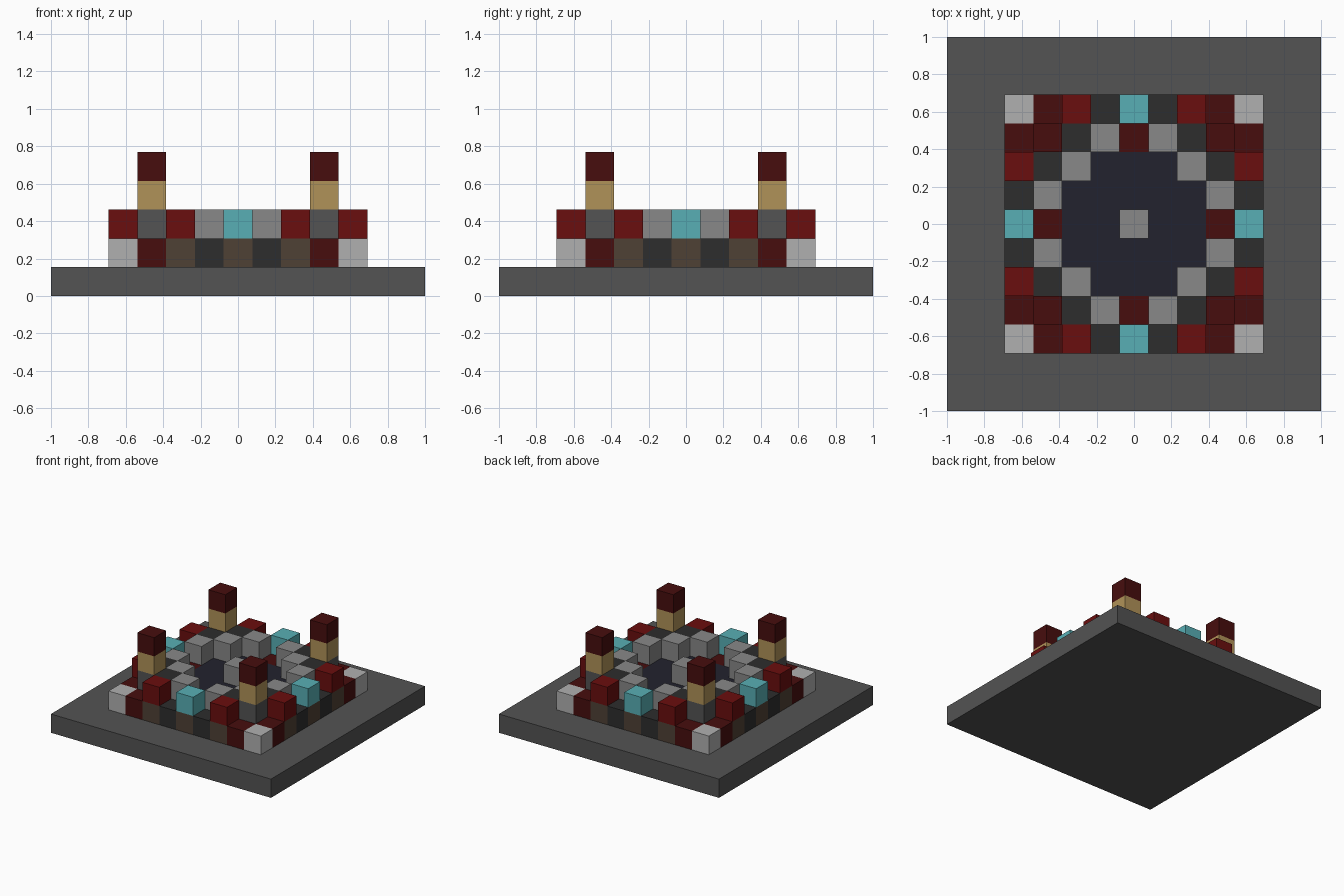
import bpy
import bmesh
from mathutils import Vector

cube = bpy.data.objects.get("Cube")
if cube:
    bpy.data.objects.remove(cube, do_unlink=True)

GRID = 13
UNIT = 2 / GRID


def make_material(name, rgb):
    def linear(v):
        v /= 255
        return v / 12.92 if v <= 0.04 else ((v + 0.055) / 1.055) ** 2.4

    color = (*[linear(v) for v in rgb], 1)
    mat = bpy.data.materials.new(name)
    mat.use_nodes = True
    mat.diffuse_color = color
    mat.node_tree.nodes["Principled BSDF"].inputs["Base Color"].default_value = color
    return mat


slate = make_material("slate grey", (83, 83, 83))
pale = make_material("pale grey", (176, 176, 176))
stone = make_material("stone grey", (136, 136, 136))
charcoal = make_material("charcoal", (45, 45, 45))
navy = make_material("dark navy", (34, 34, 46))
maroon = make_material("maroon", (71, 13, 13))
red = make_material("deep red", (106, 14, 14))
cyan = make_material("cyan", (88, 175, 181))
tan = make_material("tan", (176, 146, 88))
brown = make_material("brown", (79, 65, 53))

# Blocks of one octant: (far, near, layer), repeated by mirroring and swapping axes
parts = [
    ("corner_stones", pale, [(4, 4, 1)]),
    ("corner_wall_blocks", maroon, [(4, 3, 1)]),
    ("doorsteps", maroon, [(3, 0, 1)]),
    ("wall_bases", brown, [(4, 2, 1), (4, 0, 1)]),
    ("wall_caps", red, [(4, 2, 2)]),
    ("gate_crystals", cyan, [(4, 0, 2)]),
    ("low_wall_blocks", charcoal, [(4, 1, 1)]),
    ("dark_inner_wall", charcoal, [(3, 2, 1), (3, 2, 2)]),
    ("stone_ring", stone, [(3, 1, 1), (3, 1, 2), (2, 2, 1), (2, 2, 2)]),
    ("pillar_feet", maroon, [(3, 3, 1)]),
    ("pillar_bases", slate, [(3, 3, 2)]),
    ("pillar_shafts", tan, [(3, 3, 3)]),
    ("pillar_tops", maroon, [(3, 3, 4)]),
    ("inner_floor", navy, [(2, 1, 1), (2, 0, 1), (1, 1, 1), (1, 0, 1), (0, 0, 1)]),
    ("centre_block", stone, [(0, 0, 2)]),
]


def spread(octant):
    return {(sx * x, sy * y, z)
            for a, b, z in octant
            for x, y in ((a, b), (b, a))
            for sx in (-1, 1) for sy in (-1, 1)}


layout = [(name, mat, spread(cells)) for name, mat, cells in parts]
occupied = set().union(*(cells for _, _, cells in layout))


def finish(name, mat, bm):
    mesh = bpy.data.meshes.new(name)
    bm.to_mesh(mesh)
    bm.free()
    mesh.materials.append(mat)
    obj = bpy.data.objects.new(name, mesh)
    bpy.context.collection.objects.link(obj)


def build_blocks(name, mat, cells):
    bm = bmesh.new()
    for cell in sorted(cells):
        x, y, z = cell
        center = Vector((x, y, z + 0.5)) * UNIT
        verts = bmesh.ops.create_cube(bm, size=UNIT)["verts"]
        bmesh.ops.translate(bm, verts=verts, vec=center)
        # Drop faces hidden against a neighbouring block or the base slab
        hidden = []
        for face in {f for v in verts for f in v.link_faces}:
            face.normal_update()
            step = [round(n) for n in face.normal]
            neighbour = tuple(c + s for c, s in zip(cell, step))
            if neighbour in occupied or neighbour[2] == 0:
                hidden.append(face)
        bmesh.ops.delete(bm, geom=hidden, context="FACES")
    bmesh.ops.remove_doubles(bm, verts=bm.verts, dist=UNIT / 100)
    finish(name, mat, bm)


# Base slab
slab = bmesh.new()
bmesh.ops.create_cube(slab, size=UNIT)
bmesh.ops.scale(slab, verts=slab.verts, vec=(GRID, GRID, 1))
bmesh.ops.translate(slab, verts=slab.verts, vec=(0, 0, UNIT / 2))
finish("base_slab", slate, slab)

# Walls, pillars, floor and centre block
for name, mat, cells in layout:
    build_blocks(name, mat, cells)
